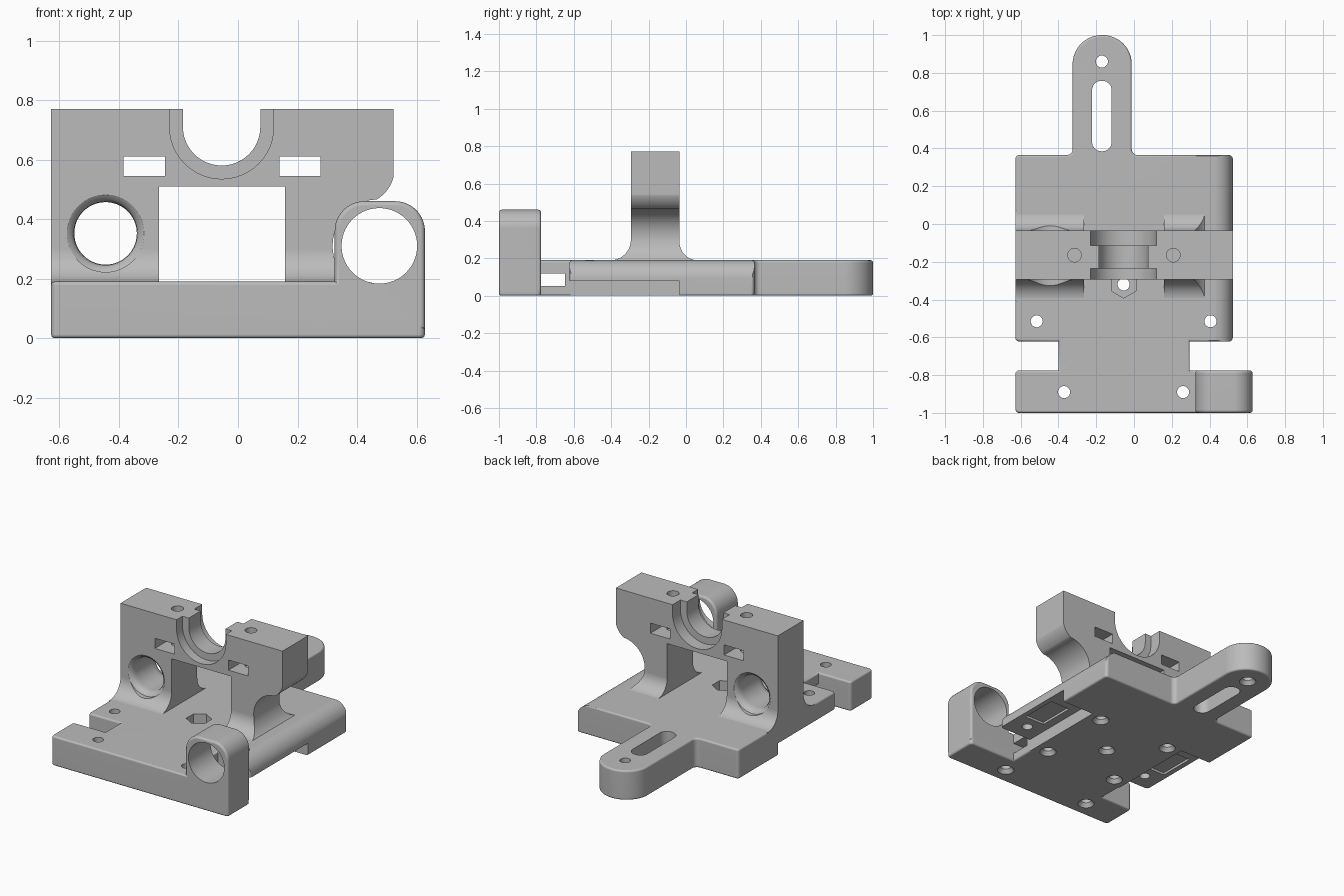
import bpy, bmesh, math
from mathutils import Vector

cube = bpy.data.objects.get("Cube")
if cube:
    bpy.data.objects.remove(cube)

grey = bpy.data.materials.new("plain grey")
grey.use_nodes = True
colour = (0.5, 0.5, 0.5, 1)
grey.diffuse_color = colour
grey.node_tree.nodes["Principled BSDF"].inputs["Base Color"].default_value = colour


def place(axis, u, v, h):
    return {"x": (h, u, v), "y": (u, h, v), "z": (u, v, h)}[axis]


def arc(cx, cy, r, a0, a1, n=24):
    angles = [math.radians(a0 + (a1 - a0) * i / n) for i in range(n + 1)]
    return [(cx + r * math.cos(a), cy + r * math.sin(a)) for a in angles]


def rounded(points):
    """Outline from (u, v, radius) corners."""
    out = []
    for i, (u, v, r) in enumerate(points):
        p = Vector((u, v))
        if not r:
            out.append((u, v))
            continue
        d1 = (Vector(points[i - 1][:2]) - p).normalized()
        d2 = (Vector(points[(i + 1) % len(points)][:2]) - p).normalized()
        half = d1.angle(d2) / 2
        c = p + (d1 + d2).normalized() * r / math.sin(half)
        s = p + d1 * r / math.tan(half) - c
        e = p + d2 * r / math.tan(half) - c
        a0, a1 = math.atan2(s.y, s.x), math.atan2(e.y, e.x)
        turn = (a1 - a0 + math.pi) % (2 * math.pi) - math.pi
        out += arc(c.x, c.y, r, math.degrees(a0), math.degrees(a0 + turn),
                   6 if r < 0.05 else 18)
    return out


def finish(bm, name):
    bmesh.ops.recalc_face_normals(bm, faces=bm.faces[:])
    mesh = bpy.data.meshes.new(name)
    bm.to_mesh(mesh)
    bm.free()
    mesh.materials.append(grey)
    ob = bpy.data.objects.new(name, mesh)
    bpy.context.collection.objects.link(ob)
    return ob


def prism(name, outline, axis, lo, hi, bevel=0):
    bm = bmesh.new()
    ends = [[bm.verts.new(place(axis, u, v, h)) for u, v in outline] for h in (lo, hi)]
    caps = [bm.faces.new(ring) for ring in ends]
    n = len(outline)
    for i in range(n):
        j = (i + 1) % n
        bm.faces.new((ends[0][i], ends[0][j], ends[1][j], ends[1][i]))
    if bevel:
        bmesh.ops.recalc_face_normals(bm, faces=bm.faces[:])
        rim = list({e for f in caps for e in f.edges})
        bmesh.ops.bevel(bm, geom=rim, offset=bevel, segments=3, profile=0.5, affect="EDGES")
    return finish(bm, name)


def box(name, x, y, z):
    return prism(name, [(x[0], y[0]), (x[1], y[0]), (x[1], y[1]), (x[0], y[1])], "z", *z)


def lathe(name, profile, axis, cu, cv, sides=40):
    """Closed turned solid from (radius, height) steps."""
    bm = bmesh.new()
    rings = []
    for r, h in profile:
        circle = arc(cu, cv, r, 0, 360, sides)[:-1]
        rings.append([bm.verts.new(place(axis, u, v, h)) for u, v in circle])
    for a, b in zip(rings, rings[1:]):
        for i in range(sides):
            j = (i + 1) % sides
            bm.faces.new((a[i], a[j], b[j], b[i]))
    bm.faces.new(rings[0])
    bm.faces.new(rings[-1])
    return finish(bm, name)


def combine(target, tool, operation="DIFFERENCE"):
    mod = target.modifiers.new("combine", "BOOLEAN")
    mod.operation, mod.object, mod.solver = operation, tool, "EXACT"
    bpy.context.view_layer.objects.active = target
    bpy.ops.object.modifier_apply(modifier=mod.name)
    bpy.data.objects.remove(tool)


# Base plate: front bar, neck, main plate and rear tongue
L, R, E = -0.628, 0.523, 0.628
outline = rounded([
    (L, -1, .02), (E, -1, .02), (E, -.775, .02), (.295, -.775, 0), (.295, -.622, 0),
    (R, -.622, .02), (R, .365, .02), (-.012, .365, .03), (-.012, 1, .154),
    (-.325, 1, .154), (-.325, .365, .03), (L, .365, .02), (L, -.622, .02),
    (-.4, -.622, 0), (-.4, -.775, 0), (L, -.775, .02)])
body = prism("base_plate", outline, "z", 0, 0.19, 0.012)

# Large rounding along the right edge of the main plate
edge = arc(R - .1, .09, .1, 90, 0, 12) + [(.6, .09), (.6, .25), (R - .1, .25)]
combine(body, prism("edge_cutter", edge, "y", -.7, .45))

# Upright wall with flared foot, sunk slightly into the plate
wall = prism("upright_wall", rounded([
    (-.41, .17, 0), (-.41, .189, 0), (-.295, .189, .11), (-.295, .77, 0),
    (-.035, .77, 0), (-.035, .189, .1), (.07, .189, 0), (.07, .17, 0)]), "x", L, R)
combine(wall, box("window_cutter", (-.265, .158), (-.6, .3), (0, .51)))

# Waist on the right, clearing the rod that runs through the ring block
waist = (arc(.406, .57, .12, 0, -60, 10) + arc(.475, .31, .157, 102, 230, 30)
         + [(.374, .05), (.7, .05), (.7, .57)])
combine(wall, prism("waist_cutter", waist, "y", -.6, .3))

# Bearing cradle: narrow in the middle, wider at both faces
for r, lo, hi in ((.13, -.5, .2), (.175, -.5, -.235), (.175, -.115, .2)):
    u_shape = arc(-.055, .71, r, 180, 360) + [(-.055 + r, .9), (-.055 - r, .9)]
    combine(wall, prism("cradle_cutter", u_shape, "y", lo, hi))

# Nut slots and clamp screw holes
for x in (-.315, .208):
    combine(wall, box("slot_cutter", (x - .069, x + .069), (-.5, .2), (.545, .61)))
    combine(wall, lathe("screw_cutter", [(.036, .53), (.036, .9)], "z", x, -.165, 24))

# Rod hole with softened rims
flare = [(.13, -.45), (.13, -.295), (.115, -.285), (.107, -.268), (.105, -.245)]
flare += [(r, -.33 - y) for r, y in reversed(flare)]
combine(wall, lathe("rod_cutter", flare, "y", -.445, .352, 56))

# Ring block on the front bar
ring = prism("ring_block", rounded([
    (.325, .03, 0), (E, .03, 0), (E, .46, .1), (.325, .46, .1)]), "y", -1, -.775, .015)
combine(body, ring, "UNION")
combine(body, lathe("ring_cutter", [(.127, -1.2), (.127, -.7)], "y", .475, .31, 56))

# Side recesses underneath, with a shallow pocket in each
for near, far, px in ((.295, .8, .42), (-.8, -.4, -.525)):
    lo, hi = sorted((near, far))
    combine(body, box("recess_cutter", (lo, hi), (-.7, -.035), (-.1, .08)))
    combine(body, box("pocket_cutter", (px - .07, px + .07), (-.43, -.19), (.05, .095)))

# Strap tunnel through the neck
combine(body, box("tunnel_cutter", (-.7, .7), (-.774, -.648), (.052, .12)))

# Tongue slot and hole
combine(body, prism("tongue_slot", rounded([
    (-.222, .385, .05), (-.118, .385, .05), (-.118, .758, .05), (-.222, .758, .05)]),
    "z", -.1, .3))

# Screw holes, countersunk below where they pass the thick plate
for x, y in ((-.515, -.515), (.405, -.515)):
    combine(body, lathe("plate_hole", [(.032, -.1), (.032, .3)], "z", x, y, 24))
sunk = [(.05, -.05), (.05, 0), (.032, .025)]
for x, y, top in ((-.17, .86, .3), (-.37, -.89, .3), (.26, -.89, .3), (-.055, -.32, .3),
                  (-.315, -.065, .12), (.205, -.065, .12),
                  (-.315, -.56, .12), (.205, -.56, .12)):
    combine(body, lathe("sunk_hole", sunk + [(.032, top)], "z", x, y, 24))

# Hexagonal nut seat in the plate
combine(body, prism("nut_cutter", arc(-.055, -.317, .075, 30, 390, 6)[:-1], "z", .12, .25))

# Smooth curved faces, keep flats flat and edges crisp
for part in (body, wall):
    bpy.ops.object.select_all(action="DESELECT")
    part.select_set(True)
    bpy.context.view_layer.objects.active = part
    bpy.ops.object.shade_smooth_by_angle(angle=math.radians(32))
    normals = part.modifiers.new("flat face normals", "WEIGHTED_NORMAL")
    normals.keep_sharp = True
